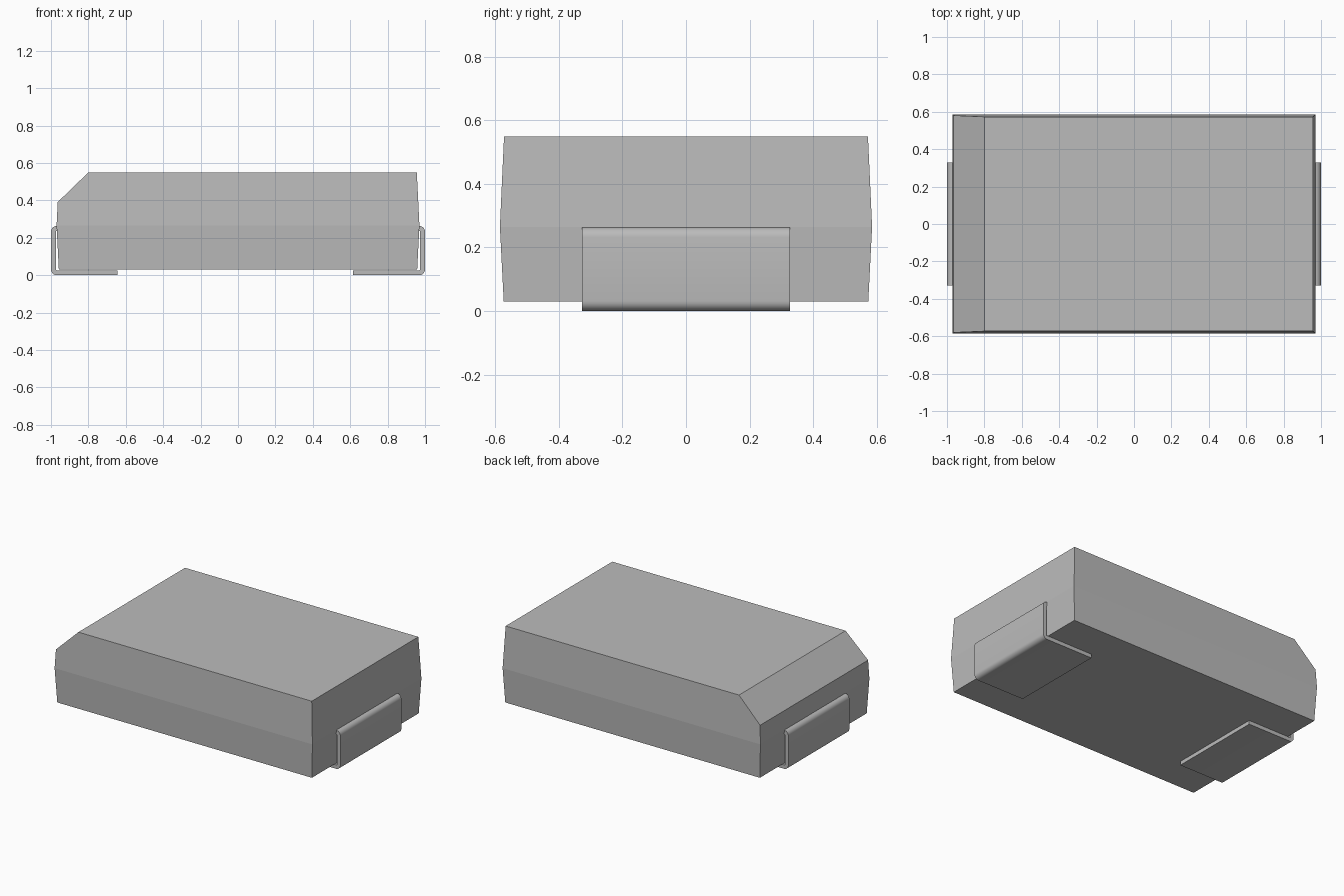
import bpy, bmesh
from math import cos, sin, pi, radians
from mathutils import Vector

cube = bpy.data.objects.get("Cube")
if cube:
    bpy.data.objects.remove(cube, do_unlink=True)

grey = bpy.data.materials.new("mid grey")
grey.use_nodes = True
grey.diffuse_color = (0.5, 0.5, 0.5, 1)
grey.node_tree.nodes["Principled BSDF"].inputs["Base Color"].default_value = (0.5, 0.5, 0.5, 1)


def finish(name, bm):
    bmesh.ops.recalc_face_normals(bm, faces=bm.faces)
    mesh = bpy.data.meshes.new(name)
    bm.to_mesh(mesh)
    bm.free()
    mesh.materials.append(grey)
    obj = bpy.data.objects.new(name, mesh)
    bpy.context.collection.objects.link(obj)
    return obj


# Moulded body: three stacked rectangles, widest at the waist
def body():
    bm = bmesh.new()
    rings = []
    for z, hx, hy in ((0.03, 0.958, 0.574), (0.265, 0.97, 0.586), (0.55, 0.956, 0.573)):
        rings.append([bm.verts.new((sx * hx, sy * hy, z))
                      for sx, sy in ((-1, -1), (1, -1), (1, 1), (-1, 1))])
    bm.faces.new(rings[0])
    bm.faces.new(rings[-1])
    for low, high in zip(rings, rings[1:]):
        for i in range(4):
            j = (i + 1) % 4
            bm.faces.new((low[i], low[j], high[j], high[i]))
    # Polarity chamfer along one top edge
    cut = bmesh.ops.bisect_plane(bm, geom=bm.verts[:] + bm.edges[:] + bm.faces[:],
                                 plane_co=(-0.8, 0, 0.55), plane_no=(-0.16, 0, 0.165),
                                 clear_outer=True)
    edges = [e for e in bm.edges if e.is_boundary]
    bmesh.ops.holes_fill(bm, edges=edges, sides=0)
    return finish("body", bm)


def arc(cx, cz, radius, start, end, steps=6):
    return [(cx + radius * cos(a), cz + radius * sin(a))
            for a in (start + (end - start) * i / steps for i in range(steps + 1))]


# Bent metal strip: leaves the waist, runs down the end, folds underneath
def terminal(name, side, foot_end):
    thick, outer, inner, top, half = 0.026, 0.032, 0.006, 0.264, 0.328
    c = 1 - outer
    profile = [(0.94, top)]
    profile += arc(c, top - outer, outer, pi / 2, 0)
    profile += arc(c, outer, outer, 0, -pi / 2)
    profile += [(foot_end, 0), (foot_end, thick)]
    profile += arc(c, outer, inner, -pi / 2, 0)
    profile += arc(c, top - outer, inner, 0, pi / 2)
    profile += [(0.94, top - thick)]
    bm = bmesh.new()
    face = bm.faces.new([bm.verts.new((side * x, -half, z)) for x, z in profile])
    strip = bmesh.ops.extrude_face_region(bm, geom=[face])
    moved = [g for g in strip["geom"] if isinstance(g, bmesh.types.BMVert)]
    bmesh.ops.translate(bm, verts=moved, vec=Vector((0, 2 * half, 0)))
    obj = finish(name, bm)
    bpy.ops.object.select_all(action="DESELECT")
    obj.select_set(True)
    bpy.context.view_layer.objects.active = obj
    bpy.ops.object.shade_smooth_by_angle(angle=radians(30))
    return obj


body()
terminal("left_terminal", 1, 0.615)
terminal("right_terminal", -1, 0.645)
